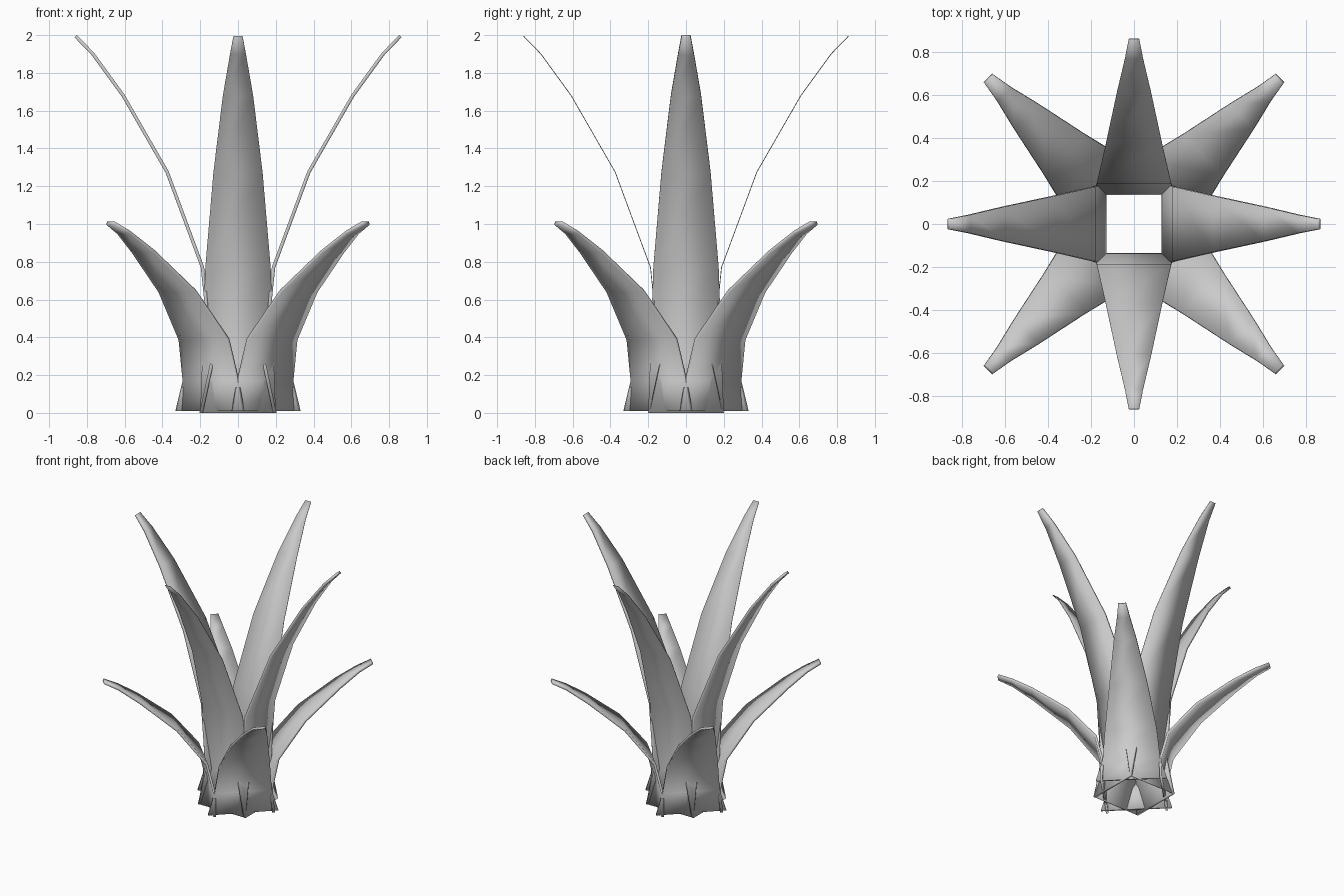
import bpy, bmesh, math
from mathutils import Vector, Matrix

if "Cube" in bpy.data.objects:
    bpy.data.objects.remove(bpy.data.objects["Cube"])

# profiles: (distance from centre, height, half width)
TALL = [(0.195, 0.0, 0.2), (0.137, 0.27, 0.19), (0.188, 0.77, 0.173),
        (0.375, 1.275, 0.13), (0.608, 1.68, 0.08), (0.768, 1.9, 0.042),
        (0.86, 1.995, 0.024)]
SHORT = [(0.21, 0.01, 0.25), (0.203, 0.17, 0.203), (0.255, 0.39, 0.182),
         (0.455, 0.645, 0.134), (0.71, 0.855, 0.08), (0.855, 0.955, 0.045),
         (0.955, 1.005, 0.028)]


def leaf(name, angle, profile, thick):
    """Thin curved tapering slab pointing outward at the given angle."""
    bm = bmesh.new()
    rings = []
    for i, (r, z, w) in enumerate(profile):
        a = profile[max(i - 1, 0)]
        b = profile[min(i + 1, len(profile) - 1)]
        t = Vector((b[0] - a[0], b[1] - a[1])).normalized()
        n = Vector((t.y, -t.x)) * thick / 2
        if i == 0:
            n = Vector((thick / 2, 0))
        rings.append([bm.verts.new((r + s * n.x, y, z + s * n.y))
                      for s, y in ((1, -w), (1, w), (-1, w), (-1, -w))])
    for lo, hi in zip(rings, rings[1:]):
        for k in range(4):
            j = (k + 1) % 4
            bm.faces.new((lo[k], lo[j], hi[j], hi[k]))
    bm.faces.new(rings[-1])
    bm.faces.new(rings[0][::-1])
    bmesh.ops.recalc_face_normals(bm, faces=bm.faces)
    bm.transform(Matrix.Rotation(math.radians(angle), 4, 'Z'))
    for f in bm.faces:
        f.smooth = True
    mesh = bpy.data.meshes.new(name)
    bm.to_mesh(mesh)
    bm.free()
    bpy.context.collection.objects.link(bpy.data.objects.new(name, mesh))


# four tall inner leaves and four short outer leaves
for i in range(4):
    leaf(f"tall_leaf_{i + 1}", 90 * i, TALL, 0.018 if i % 2 == 0 else 0.004)
    leaf(f"short_leaf_{i + 1}", 45 + 90 * i, SHORT, 0.018)
